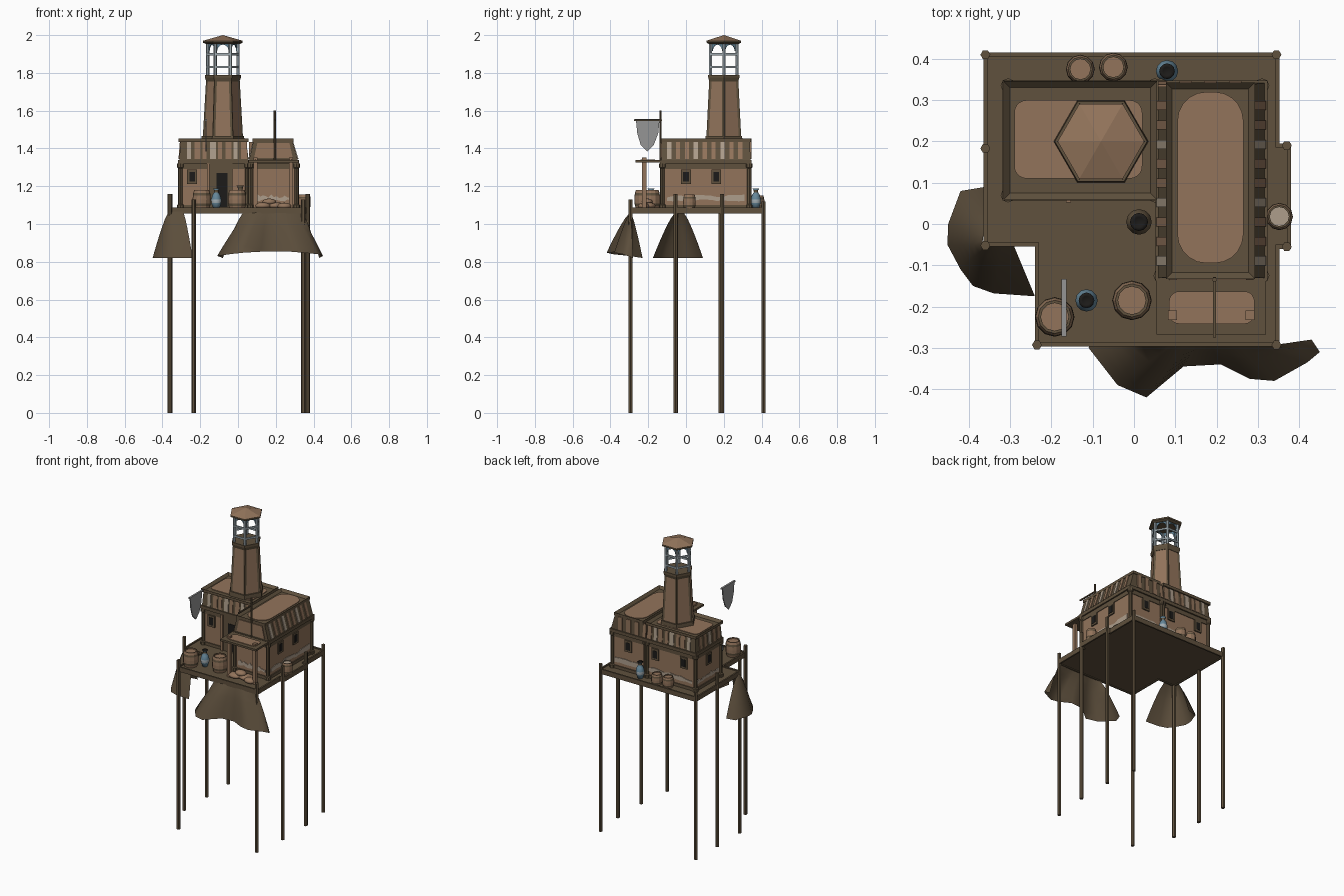
import bpy, bmesh, math, random
from mathutils import Vector

if "Cube" in bpy.data.objects:
    bpy.data.objects.remove(bpy.data.objects["Cube"])
random.seed(4)

def mat(name, *rgb):
    m = bpy.data.materials.new(name)
    m.diffuse_color = (*rgb, 1)
    m.use_nodes = True
    m.node_tree.nodes["Principled BSDF"].inputs["Base Color"].default_value = m.diffuse_color
    return m

DARK, CLAY = mat("dark timber", .115, .082, .047), mat("clay", .29, .175, .105)
PALE, BLACK = mat("pale plaster", .42, .34, .26), mat("opening black", .012, .011, .01)
BLUE, STEEL = mat("blue glaze", .13, .24, .32), mat("lantern grey", .36, .42, .45)
FLAG, CLOTH = mat("flag grey", .3, .3, .3), mat("drape cloth", .105, .075, .044)

def finish(name, bm, mats, smooth=False):
    bmesh.ops.recalc_face_normals(bm, faces=bm.faces[:])
    me = bpy.data.meshes.new(name)
    bm.to_mesh(me)
    bm.free()
    for m in mats:
        me.materials.append(m)
    if smooth:
        me.shade_smooth()
    bpy.context.collection.objects.link(bpy.data.objects.new(name, me))

def frustum(name, a, z0, b, z1, m, recess=0):
    """Box from rectangle a (x0,x1,y0,y1) at z0 to rectangle b at z1; top may be sunk."""
    bm = bmesh.new()
    lo, hi = [[bm.verts.new((r[i], r[j], z)) for i, j in ((0, 2), (1, 2), (1, 3), (0, 3))]
              for r, z in ((a, z0), (b, z1))]
    bm.faces.new(lo[::-1])
    top = bm.faces.new(hi)
    for i in range(4):
        bm.faces.new((lo[i], lo[(i + 1) % 4], hi[(i + 1) % 4], hi[i]))
    if recess:
        bm.normal_update()
        bmesh.ops.inset_region(bm, faces=[top], thickness=.022)
        bmesh.ops.translate(bm, vec=(0, 0, -recess), verts=list(top.verts))
    finish(name, bm, [m])

def box(name, x0, x1, y0, y1, z0, z1, m):
    frustum(name, (x0, x1, y0, y1), z0, (x0, x1, y0, y1), z1, m)

def prism(name, pts, d, m):
    bm = bmesh.new()
    f = bm.faces.new([bm.verts.new(p) for p in pts])
    ext = bmesh.ops.extrude_face_region(bm, geom=[f])["geom"]
    bmesh.ops.translate(bm, vec=d, verts=[v for v in ext if isinstance(v, bmesh.types.BMVert)])
    finish(name, bm, [m])

def plate(name, axis, c, t, pts, m):
    """Thin plate on a wall: pts are (along wall, z), c wall position, t signed thickness."""
    if axis == 'x':
        prism(name, [(c, u, z) for u, z in pts], (t, 0, 0), m)
    else:
        prism(name, [(u, c, z) for u, z in pts], (0, t, 0), m)

def rect(u, z, w, h):
    return [(u + i * w / 2, z + j * h / 2) for i, j in ((-1, -1), (1, -1), (1, 1), (-1, 1))]

def lathe(name, x, y, prof, n, mats, smooth=False, caps=True):
    """Revolve (radius, z) profile; one material per segment, the last one repeating."""
    bm = bmesh.new()
    mats = mats + mats[-1:] * (len(prof) - 1 - len(mats))
    uniq = list(dict.fromkeys(mats))
    rings = [[bm.verts.new((x + max(r, .0005) * math.cos(math.tau * i / n),
                            y + max(r, .0005) * math.sin(math.tau * i / n), z)) for i in range(n)]
             for r, z in prof]
    for m, lo, hi in zip(mats, rings, rings[1:]):
        for i in range(n):
            k = (i + 1) % n
            bm.faces.new((lo[i], lo[k], hi[k], hi[i])).material_index = uniq.index(m)
    if caps:
        bm.faces.new(rings[0][::-1]).material_index = uniq.index(mats[0])
        bm.faces.new(rings[-1]).material_index = uniq.index(mats[-1])
    finish(name, bm, uniq, smooth)

def patch(name, x0, x1, y0, y1, z, r, n=5):
    """Rounded clay patch lying on a roof."""
    corners = ((x1 - r, y1 - r), (x0 + r, y1 - r), (x0 + r, y0 + r), (x1 - r, y0 + r))
    pts = [(cx + r * math.cos(math.pi / 2 * (q + i / n)), cy + r * math.sin(math.pi / 2 * (q + i / n)), z)
           for q, (cx, cy) in enumerate(corners) for i in range(n + 1)]
    prism(name, pts, (0, 0, .004), CLAY)

# deck with notch and side bump, raised rim, stilts
outline = [(-.36, -.05), (-.235, -.05), (-.235, -.292), (.348, -.292), (.348, -.055), (.375, -.055),
           (.375, .19), (.348, .19), (.348, .41), (-.36, .41)]
prism("deck", [(x, y, 1.06) for x, y in outline], (0, 0, .02), DARK)
for (ax, ay), (bx, by) in zip(outline, outline[1:] + outline[:1]):
    box("deck_rim", min(ax, bx) - .005, max(ax, bx) + .005, min(ay, by) - .005, max(ay, by) + .005, 1.055, 1.087, DARK)
for x, y, h in ((-.36, .41, 1.12), (.345, .41, 1.12), (-.36, .183, 1.16), (-.36, -.052, 1.16),
                (-.235, -.293, 1.13), (.345, -.293, 1.13), (.37, .19, 1.16), (.37, -.055, 1.16)):
    lathe("stilt", x, y, [(.012, 0), (.012, h)], 6, [DARK])

# two house blocks: wall, plinth, cornice, sloped upper storey, sunken roof, corner posts
def grow(r, g):
    return (r[0] - g, r[1] + g, r[2] - g, r[3] + g)
for side, a, b, g in (("left", (-.305, .05, .07, .335), (-.3, .04, .075, .33), .016),
                      ("right", (.065, .31, -.125, .335), (.085, .285, -.125, .335), .008)):
    box(side + "_wall", *a, 1.08, 1.33, CLAY)
    box(side + "_plinth", *grow(a, .006), 1.08, 1.1, DARK)
    box(side + "_eave_line", *grow(a, .004), 1.29, 1.32, DARK)
    box(side + "_cornice", *grow(a, .013), 1.318, 1.34, DARK)
    frustum(side + "_upper_storey", grow(a, .006), 1.34, grow(b, .004), 1.435, DARK)
    frustum(side + "_roof_cap", grow(b, g), 1.433, grow(b, g), 1.452, DARK, .016)
    for x, y in ((x, y) for x in a[:2] for y in a[2:]):
        lathe(side + "_corner_post", x, y, [(.018, 1.08), (.018, 1.1), (.012, 1.105), (.012, 1.295),
                                            (.018, 1.3), (.018, 1.32)], 8, [DARK])
patch("left_roof_patch", -.29, .02, .11, .3, 1.437, .03)
patch("right_roof_patch", .105, .265, -.095, .32, 1.437, .07)

# slats on the upper storeys
for i in range(9):
    m, x, y = (PALE, CLAY, CLAY)[i % 3], -.27 + i * .041, -.1 + i * .047
    w = (.022, .03)[i % 2]
    if i < 8:
        frustum("front_slat", (x, x + w, .060, .068), 1.345, (x, x + w, .067, .073), 1.433, m)
    frustum("back_slat", (x, x + w, .337, .345), 1.345, (x, x + w, .332, .338), 1.433, m)
    frustum("right_slat", (.312, .320, y, y + .022), 1.345, (.285, .293, y, y + .022), 1.433, m)
    frustum("inner_slat", (.055, .063, y, y + .022), 1.345, (.077, .085, y, y + .022), 1.433, m)
    if y > .08:
        frustum("left_slat", (-.315, -.307, y, y + .025), 1.345, (-.308, -.302, y, y + .025), 1.433, m)
for x in (.11, .17, .23):
    box("back_slat", x, x + .03, .34, .346, 1.345, 1.433, CLAY)
plate("gable_panel", 'y', -.131, -.005, [(.085, 1.35), (.29, 1.35), (.272, 1.43), (.103, 1.43)], CLAY)

# windows and door
for axis, c, s, u in (('y', .07, -1, -.243), ('y', .335, 1, -.22), ('y', .335, 1, -.01), ('y', .335, 1, .19),
                      ('x', .31, 1, 0), ('x', .31, 1, .16), ('x', -.305, -1, .2)):
    plate("window_frame", axis, c, s * .008, rect(u, 1.25, .052, .075), DARK)
    plate("window_opening", axis, c, s * .0095, rect(u, 1.25, .03, .05), BLACK)
plate("door", 'y', .07, -.008, rect(-.09, 1.2, .12, .24), DARK)
plate("door_opening", 'y', .062, -.003, rect(-.085, 1.18, .06, .18), BLACK)
box("door_post", -.165, -.152, .052, .07, 1.08, 1.32, CLAY)

# ragged plaster bands low on the walls
for axis, c, s, u0, u1 in (('x', .31, 1, -.1, .31), ('x', -.305, -1, .09, .32),
                           ('y', .335, 1, -.28, .29), ('y', -.125, -1, .09, .29)):
    us = [u0 + (u1 - u0) * i / 14 for i in range(15)]
    pts = [(u, 1.125 + random.uniform(-.006, .006)) for u in us]
    pts += [(u, 1.145 + random.uniform(-.008, .012)) for u in us[::-1]]
    plate("plaster_band", axis, c, s * .004, pts, PALE)

# porch canopy, its posts and the sacks below
box("canopy_frame", .055, .32, -.268, -.13, 1.325, 1.338, DARK)
patch("canopy_patch", .085, .292, -.242, -.163, 1.338, .025)
for x in (.093, .281):
    box("canopy_post", x - .011, x + .011, -.232, -.21, 1.08, 1.352, CLAY)
for x, y, z, r in ((.13, -.215, 1.097, .036), (.2, -.2, 1.097, .04), (.165, -.205, 1.117, .03), (.245, -.225, 1.095, .03)):
    bm = bmesh.new()
    bmesh.ops.create_uvsphere(bm, u_segments=10, v_segments=6, radius=1)
    for v in bm.verts:
        v.co = Vector((x + v.co.x * r * 1.3, y + v.co.y * r, z + v.co.z * .018))
    finish("sack", bm, [CLAY], True)

# six-sided tower with inset clay panels
tx, ty = -.08, .2
bm = bmesh.new()
lo, hi = [[bm.verts.new((tx + r * math.cos(i * math.pi / 3), ty + r * math.sin(i * math.pi / 3), z))
           for i in range(6)] for r, z in ((.108, 1.43), (.088, 1.78))]
sides = [bm.faces.new((lo[i - 1], lo[i], hi[i], hi[i - 1])) for i in range(6)]
bm.normal_update()
bmesh.ops.inset_individual(bm, faces=sides, thickness=.018, depth=-.004)
for f in sides:
    f.material_index = 1
finish("tower", bm, [DARK, CLAY])
lathe("tower_foot", tx, ty, [(.115, 1.435), (.112, 1.465)], 6, [DARK])
lathe("tower_cornice", tx, ty, [(.088, 1.755), (.095, 1.775), (.095, 1.79)], 6, [DARK])

# lantern: posts, arched heads, rails, roof
curve = [(.5 - .38 * math.cos(t * math.pi / 6), 1.915 + .035 * math.sin(t * math.pi / 6)) for t in range(7)]
arch = [(.1, 1.965), (.1, 1.915)] + curve + [(.9, 1.915), (.9, 1.965)]
ring = [Vector((tx + .08 * math.cos(i * math.pi / 3), ty + .08 * math.sin(i * math.pi / 3), 0)) for i in range(6)]
for p, q in zip(ring, ring[1:] + ring[:1]):
    lathe("lantern_post", p.x, p.y, [(.009, 1.785), (.009, 1.965)], 6, [STEEL])
    inward = (Vector((tx, ty, 0)) - (p + q) / 2).normalized() * .006
    prism("lantern_arch", [p.lerp(q, s) + Vector((0, 0, z)) for s, z in arch], inward, BLUE)
for z in (1.825, 1.893):
    lathe("lantern_rail", tx, ty, [(.078, z), (.089, z), (.089, z + .011), (.078, z + .011), (.078, z)], 6, [STEEL], caps=False)
lathe("lantern_roof", tx, ty, [(.09, 1.953), (.105, 1.96), (.105, 1.97), (0, 2.0)], 6, [DARK, DARK, CLAY])

# flagpole and hanging flag
lathe("flagpole", .195, -.135, [(.006, 1.33), (.006, 1.6)], 6, [DARK])
box("flag_arm", .191, .199, -.275, -.128, 1.546, 1.554, DARK)
box("flag_rod", -.176, -.164, -.272, -.133, 1.546, 1.556, FLAG)
plate("flag", 'x', -.173, .006, [(-.265, 1.55), (-.258, 1.48), (-.24, 1.42), (-.205, 1.385),
                                 (-.17, 1.42), (-.147, 1.48), (-.14, 1.55)], FLAG)

# barrels, tubs and jars
stave = [(.84, 0), (.93, .15), (.98, .28), (1, .5), (.98, .72), (.93, .85), (.84, 1), (.7, 1), (.7, .93)]
for x, y, r, h, lid in ((-.005, -.185, .048, .1, CLAY), (-.192, -.225, .048, .1, CLAY), (-.13, .375, .035, .07, CLAY),
                        (-.05, .38, .035, .07, CLAY), (.352, .018, .033, .075, PALE)):
    lathe("barrel", x, y, [(r * a, 1.08 + h * b) for a, b in stave], 12,
          [CLAY, DARK, CLAY, CLAY, DARK, CLAY, DARK, lid])
pot = [(.015, 0), (.026, .03), (.027, .05), (.02, .075), (.011, .088), (.012, .1), (.019, .108), (.01, .1)]
for x, y, s, body, trim in ((-.115, -.185, 1, BLUE, STEEL), (.08, .37, 1, BLUE, STEEL), (.012, .005, 1.15, DARK, DARK)):
    lathe("jar", x, y, [(r * s, 1.08 + z * s) for r, z in pot], 12, [body, trim, body, body, DARK, body, BLACK], True)

# cloth drapes flaring out below the deck
def drape(name, top, bottom, sag, rows=6):
    bm, grid, n = bmesh.new(), [], len(top) - 1
    for t in (r / rows for r in range(rows + 1)):
        xy = [Vector(a).lerp(Vector(b), t ** .8) for a, b in zip(top, bottom)]
        grid.append([bm.verts.new((p.x, p.y, 1.065 - t * (.245 - sag * math.sin(math.pi * i / n)))) for i, p in enumerate(xy)])
    for g, h in zip(grid, grid[1:]):
        for i in range(n):
            bm.faces.new((g[i], g[i + 1], h[i + 1], h[i]))
    finish(name, bm, [CLOTH], True)
drape("front_drape", [(.03 + .031 * i, -.293) for i in range(11)],
      [(-.08, -.23), (-.11, -.3), (-.04, -.39), (.03, -.42), (.12, -.345), (.21, -.34),
       (.28, -.375), (.34, -.38), (.42, -.335), (.45, -.31), (.43, -.28)], .035)
drape("left_drape", [(-.362, -.015), (-.364, -.025), (-.366, -.035), (-.367, -.05), (-.36, -.055), (-.34, -.055),
                     (-.32, -.055), (-.29, -.055)],
      [(-.36, .09), (-.42, .08), (-.45, 0), (-.452, -.05), (-.42, -.11), (-.39, -.15), (-.34, -.168), (-.24, -.175)], 0)
